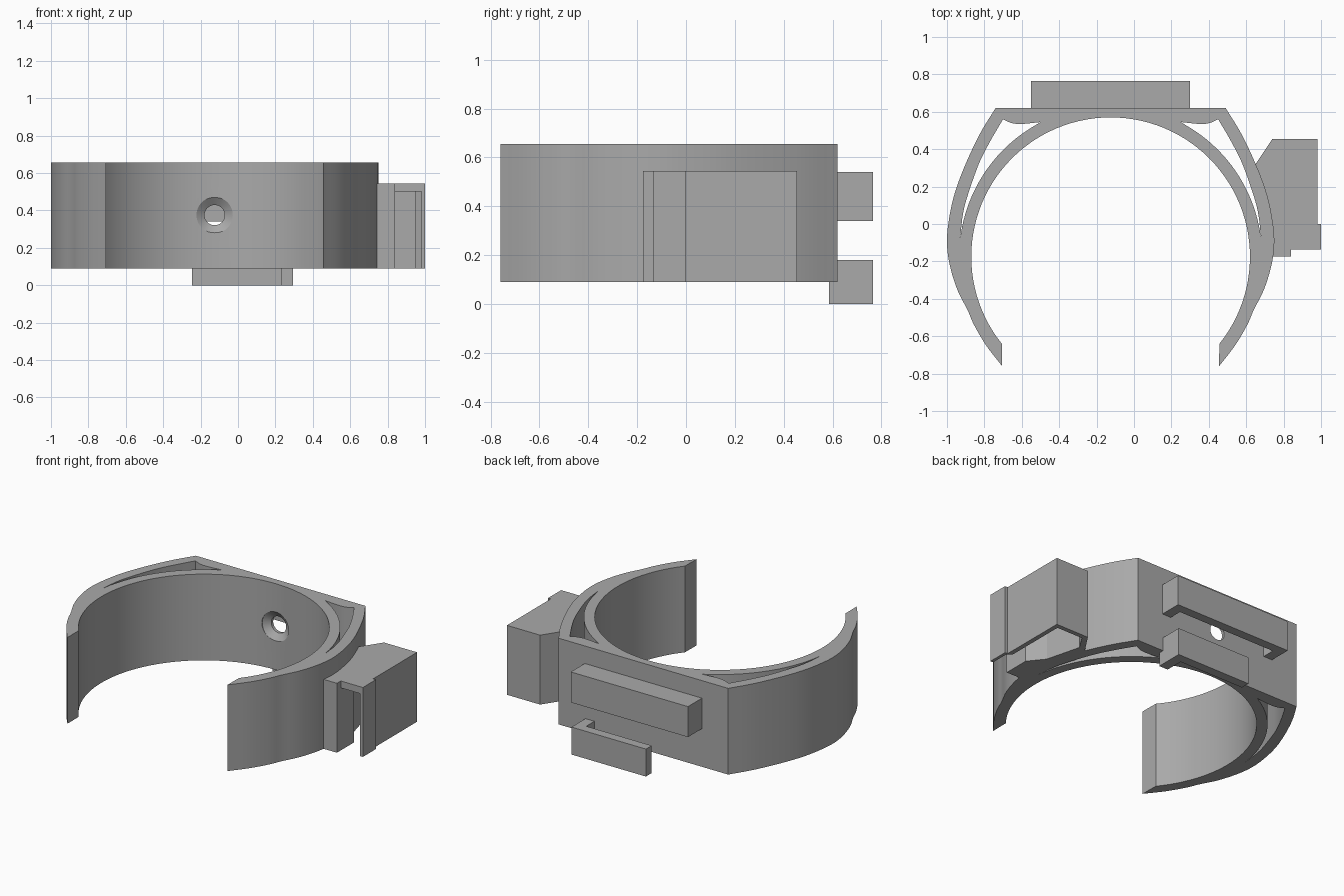
import bpy, bmesh, math
from mathutils import Vector

cube = bpy.data.objects.get("Cube")
if cube:
    bpy.data.objects.remove(cube)

grey = bpy.data.materials.new("plain grey")
grey.use_nodes = True
grey.diffuse_color = (0.4, 0.4, 0.4, 1)
grey.node_tree.nodes["Principled BSDF"].inputs["Base Color"].default_value = (0.4, 0.4, 0.4, 1)

AXIS_X, CENTRE_Y = -0.125, -0.175
BAND_LOW, BAND_HIGH = 0.09, 0.655


def finish(bm, name):
    bmesh.ops.recalc_face_normals(bm, faces=bm.faces)
    mesh = bpy.data.meshes.new(name)
    bm.to_mesh(mesh)
    bm.free()
    obj = bpy.data.objects.new(name, mesh)
    bpy.context.collection.objects.link(obj)
    mesh.materials.append(grey)
    return obj


def extrude_outline(name, loops, low, high):
    """Solid from an outer outline plus optional hole outlines."""
    bm = bmesh.new()
    edges = []
    for loop in loops:
        verts = [bm.verts.new((x, y, low)) for x, y in loop]
        edges += [bm.edges.new((verts[i - 1], v)) for i, v in enumerate(verts)]
    bmesh.ops.triangle_fill(bm, edges=edges, use_beauty=True, use_dissolve=False)
    moved = bmesh.ops.extrude_face_region(bm, geom=bm.faces[:], use_keep_orig=True)
    top = [v for v in moved["geom"] if isinstance(v, bmesh.types.BMVert)]
    bmesh.ops.translate(bm, vec=(0, 0, high - low), verts=top)
    return finish(bm, name)


def box(name, x0, x1, y0, y1, z0, z1):
    return extrude_outline(name, [[(x0, y0), (x1, y0), (x1, y1), (x0, y1)]], z0, z1)


def smooth_path(points, steps=5):
    """Catmull-Rom curve through the points."""
    p = [Vector(q) for q in points]
    p = [2 * p[0] - p[1]] + p + [2 * p[-1] - p[-2]]
    path = []
    for a, b, c, d in zip(p, p[1:], p[2:], p[3:]):
        for i in range(steps):
            t = i / steps
            path.append(0.5 * (2 * b + (c - a) * t + (2 * a - 5 * b + 4 * c - d) * t ** 2
                               + (3 * b - a - 3 * c + d) * t ** 3))
    return [tuple(q) for q in path + [p[-2]]]


def arc(radius, start, end, count):
    angles = [start + (end - start) * i / count for i in range(count + 1)]
    return [(radius * math.cos(a), CENTRE_Y + radius * math.sin(a)) for a in angles]


def place(points, side=1):
    return [(AXIS_X + side * x, y) for x, y in points]


# Open clamp band with flat back and two crescent openings
outer = smooth_path([(0.58, -0.76), (0.665, -0.65), (0.73, -0.54), (0.765, -0.46),
                     (0.82, -0.35), (0.86, -0.22), (0.875, -0.1), (0.865, 0.02),
                     (0.835, 0.16), (0.78, 0.31), (0.70, 0.48), (0.615, 0.62)])
tip = math.radians(38.7)
inner = arc(0.745, math.pi + tip, -tip, 80)
outline = place(outer) + place(outer[::-1], -1) + place(inner)

slot_outer = smooth_path([(0.805, -0.08), (0.79, 0.05), (0.765, 0.15), (0.705, 0.32),
                          (0.645, 0.44), (0.575, 0.56)])
slot_top = smooth_path([(0.575, 0.56), (0.53, 0.54), (0.475, 0.535), (0.375, 0.545)])
slot_inner = arc(0.81, math.radians(62.5), math.radians(6.7), 24)
slot = slot_outer + slot_top[1:] + slot_inner[1:-1]
band = extrude_outline("clamp_band", [outline, place(slot), place(slot, -1)],
                       BAND_LOW, BAND_HIGH)

# Countersunk screw hole through the back, turned from a short profile
bm = bmesh.new()
rings = []
for radius, y in [(0.097, 0.48), (0.097, 0.568), (0.054, 0.60), (0.054, 0.70)]:
    turn = [2 * math.pi * i / 40 for i in range(40)]
    rings.append([bm.verts.new((AXIS_X + radius * math.cos(a), y, 0.375 + radius * math.sin(a)))
                  for a in turn])
for r, s in zip(rings, rings[1:]):
    for i in range(40):
        bm.faces.new((r[i - 1], r[i], s[i], s[i - 1]))
bm.faces.new(rings[0])
bm.faces.new(rings[-1])
cutter = finish(bm, "screw_hole_cutter")
cut = band.modifiers.new("screw hole", 'BOOLEAN')
cut.operation, cut.solver, cut.object = 'DIFFERENCE', 'EXACT', cutter
bpy.context.view_layer.objects.active = band
bpy.ops.object.modifier_apply(modifier=cut.name)
bpy.data.objects.remove(cutter)
band.select_set(True)
bpy.ops.object.shade_smooth_by_angle(angle=math.radians(25))

# Upper rail: plate on two end arms, closed above and open below
box("upper_rail_plate", -0.55, 0.30, 0.705, 0.765, 0.34, 0.54)
box("upper_rail_roof", -0.55, 0.30, 0.615, 0.71, 0.48, 0.54)
for label, x in (("right", -0.55), ("left", 0.235)):
    box("upper_rail_arm_" + label, x, x + 0.065, 0.615, 0.71, 0.34, 0.485)

# Lower hook: free plate held by one arm
box("lower_hook_plate", -0.245, 0.295, 0.705, 0.765, 0, 0.18)
box("lower_hook_arm", 0.23, 0.295, 0.585, 0.71, 0, 0.18)

# Side housing: solid cap over walls that are open in front and below
shell = [(0.70, -0.175), (0.65, 0.32), (0.74, 0.455), (0.98, 0.455), (0.98, 0),
         (1.0, 0), (1.0, -0.135)]
cap_front = [(0.84, -0.135), (0.84, -0.175)]
cavity = [(0.98, -0.135), (0.98, -0.01), (0.95, 0.01), (0.95, 0.425), (0.76, 0.425),
          (0.70, 0.33), (0.76, 0.1), (0.84, 0), (0.84, -0.175)]
extrude_outline("side_housing_cap", [shell + cap_front], 0.5, 0.545)
extrude_outline("side_housing_walls", [shell + cavity], BAND_LOW, 0.5)
